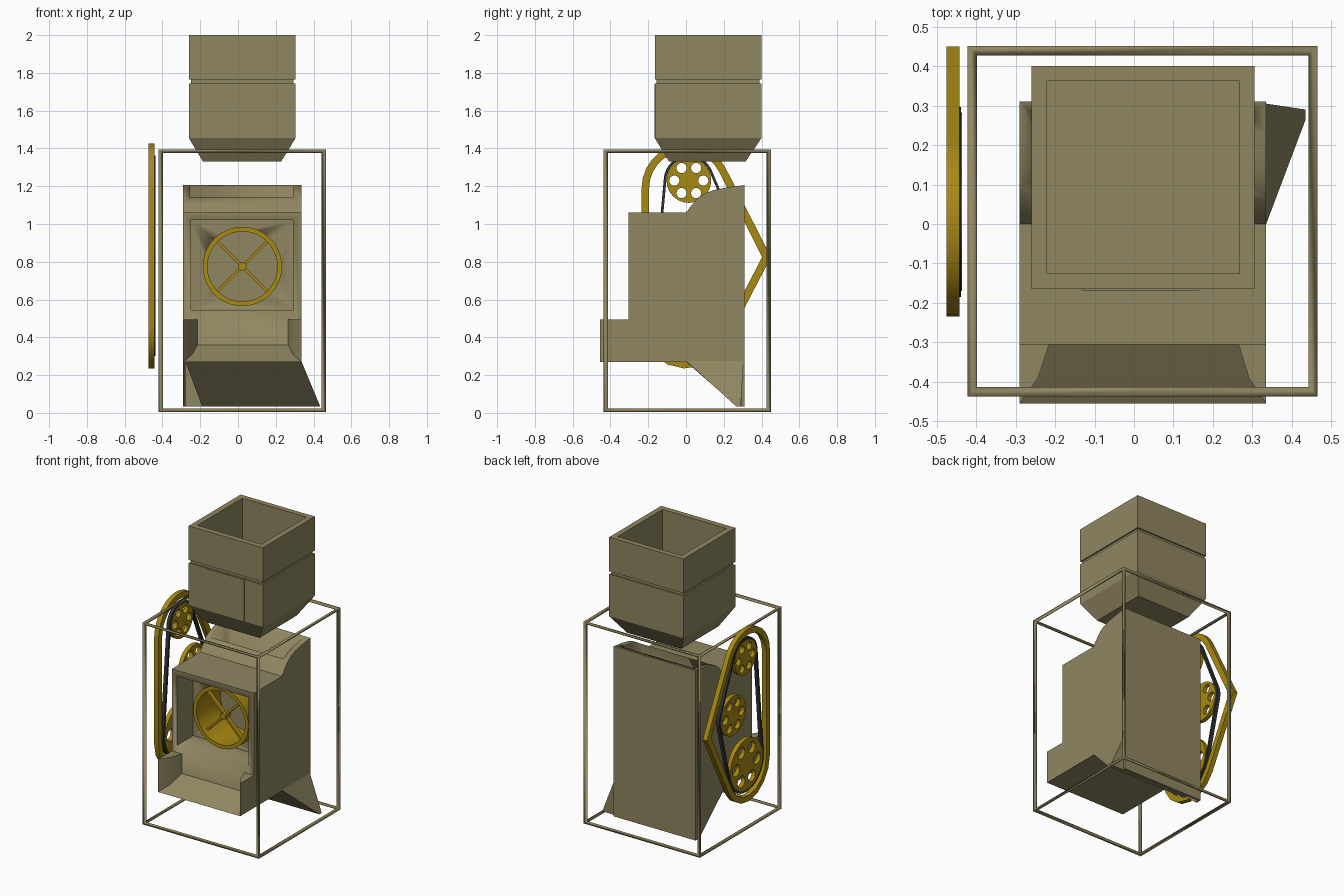
import bpy, bmesh, math
from mathutils import Matrix, Vector
from mathutils.geometry import convex_hull_2d

if "Cube" in bpy.data.objects:
    bpy.data.objects.remove(bpy.data.objects["Cube"])


def material(name, rgb):
    m = bpy.data.materials.new(name)
    m.diffuse_color = (*rgb, 1)
    m.use_nodes = True
    m.node_tree.nodes["Principled BSDF"].inputs["Base Color"].default_value = m.diffuse_color
    return m


TAN = material("khaki_paint", (0.28, 0.24, 0.12))
GOLD = material("mustard_paint", (0.39, 0.25, 0.006))
DARK = material("dark_rubber", (0.03, 0.032, 0.034))

# Rotations taking a flat outline plus extrusion to the wanted plane
AXES = {
    "x": Matrix(((0, 0, 1, 0), (1, 0, 0, 0), (0, 1, 0, 0), (0, 0, 0, 1))),   # outline (y, z)
    "y": Matrix(((1, 0, 0, 0), (0, 0, -1, 0), (0, 1, 0, 0), (0, 0, 0, 1))),  # outline (x, z)
    "z": Matrix.Identity(4),                                                # outline (x, y)
}


def finish(name, bm, mat):
    bmesh.ops.remove_doubles(bm, verts=bm.verts, dist=1e-5)
    bmesh.ops.recalc_face_normals(bm, faces=bm.faces)
    for f in bm.faces:
        f.smooth = True
    for e in bm.edges:
        e.smooth = len(e.link_faces) == 2 and e.calc_face_angle(0) < math.radians(25)
    me = bpy.data.meshes.new(name)
    bm.to_mesh(me)
    bm.free()
    me.materials.append(mat)
    ob = bpy.data.objects.new(name, me)
    bpy.context.collection.objects.link(ob)
    return ob


def plate(name, loops, lo, hi, axis, mat):
    """Fill outlines (later ones are holes) and extrude from lo to hi along axis."""
    cu = bpy.data.curves.new(name, "CURVE")
    cu.dimensions, cu.fill_mode, cu.extrude = "2D", "BOTH", (hi - lo) / 2
    for pts in loops:
        sp = cu.splines.new("POLY")
        sp.points.add(len(pts) - 1)
        for p, (u, v) in zip(sp.points, pts):
            p.co = (u, v, 0, 1)
        sp.use_cyclic_u = True
    tmp = bpy.data.objects.new(name, cu)
    bpy.context.collection.objects.link(tmp)
    me = bpy.data.meshes.new_from_object(tmp.evaluated_get(bpy.context.evaluated_depsgraph_get()))
    bm = bmesh.new()
    bm.from_mesh(me)
    bpy.data.objects.remove(tmp)
    bpy.data.curves.remove(cu)
    bpy.data.meshes.remove(me)
    shift = Vector([(lo + hi) / 2 if a == axis else 0 for a in "xyz"])
    bm.transform(Matrix.Translation(shift) @ AXES[axis])
    return finish(name, bm, mat)


def hull(name, pts, mat):
    bm = bmesh.new()
    vs = [bm.verts.new(p) for p in pts]
    bmesh.ops.convex_hull(bm, input=vs)
    bmesh.ops.dissolve_limit(bm, angle_limit=0.01, verts=bm.verts, edges=bm.edges)
    return finish(name, bm, mat)


def rect(a0, a1, b0, b1):
    return [(a0, b0), (a1, b0), (a1, b1), (a0, b1)]


def arc(cx, cy, r, a0=0, a1=360, n=32):
    full = a1 - a0 == 360
    return [(cx + r * math.cos(math.radians(a0 + (a1 - a0) * i / n)),
             cy + r * math.sin(math.radians(a0 + (a1 - a0) * i / n)))
            for i in range(n if full else n + 1)]


def box_pts(x0, x1, y0, y1, z):
    return [(x, y, z) for x, y in rect(x0, x1, y0, y1)]


# Outer frame of mitred bars
t = 0.03
bm = bmesh.new()
bmesh.ops.create_cube(bm, size=1)
bmesh.ops.scale(bm, vec=(0.9 - t, 0.9 - t, 1.4 / 0.78 - t), verts=bm.verts)
frame = finish("outer_frame", bm, TAN)
frame.location, frame.scale = (0.022, 0.007, 0.7), (1, 1, 0.78)
wire = frame.modifiers.new("bars", "WIREFRAME")
wire.thickness, wire.offset, wire.use_even_offset = t, 0, True

# Machine body with front recess, drum bore and feed opening
X0, X1, CX, CZ = -0.29, 0.335, 0.023, 0.775
body = plate("body", [[(-0.305, 0.27), (0.31, 0.27), (0.31, 1.206), (0.23, 1.196), (0.148, 1.18),
                       (0.105, 1.164), (0.07, 1.143), (0.03, 1.1), (0, 1.06), (-0.305, 1.06)]],
             X0, X1, "x", TAN)
cutters = [plate("recess_cutter", [rect(-0.25, 0.295, 0.545, 1.02)], -0.4, -0.13, "y", TAN),
           plate("bore_cutter", [arc(CX, CZ, 0.2)], -0.2, 0.04, "y", TAN),
           plate("feed_cutter", [rect(-0.255, 0.295, 0.07, 0.28)], 0.5, 1.3, "z", TAN)]
for c in cutters:
    mod = body.modifiers.new(c.name, "BOOLEAN")
    mod.operation, mod.solver, mod.object = "DIFFERENCE", "EXACT", c
cut_mesh = bpy.data.meshes.new_from_object(body.evaluated_get(bpy.context.evaluated_depsgraph_get()))
body.modifiers.clear()
body.data = cut_mesh
for c in cutters:
    bpy.data.objects.remove(c)

# Drum with hub and crossed spokes
plate("drum", [arc(CX, CZ, 0.21, n=40), arc(CX, CZ, 0.185, n=40)], -0.22, 0.04, "y", GOLD)
plate("drum_hub", [arc(CX, CZ, 0.022, n=16)], -0.2, -0.14, "y", GOLD)
for i in range(4):
    a = math.radians(45 + 90 * i)
    c, s = math.cos(a), math.sin(a)
    plate(f"drum_spoke_{i + 1}", [[(CX + c * u - s * v, CZ + s * u + c * v)
                                   for u, v in rect(0.015, 0.19, -0.007, 0.007)]],
          -0.185, -0.155, "y", GOLD)

# Front tray: sloping floor between flared cheeks
plate("tray_floor", [[(-0.455, 0.27), (-0.305, 0.27), (-0.305, 0.36)]], X0, X1, "x", TAN)
for name, xs in (("left", (X0, -0.215, -0.243)), ("right", (X1, 0.265, 0.291))):
    plate(f"tray_cheek_{name}", [[(xs[0], -0.455), (xs[0], -0.305), (xs[1], -0.305), (xs[2], -0.39)]],
          0.27, 0.495, "z", TAN)

# Skewed discharge chute under the body, with back and left panels
hull("discharge_chute", box_pts(-0.28, X1, 0, 0.305, 0.275) + box_pts(-0.19, 0.435, 0.265, 0.29, 0.035), TAN)
plate("back_panel", [rect(X0, X1, 0.035, 0.27)], 0.295, 0.31, "y", TAN)
plate("left_panel", [[(0, 0.27), (0.31, 0.27), (0.31, 0.035), (0.27, 0.035)]], X0, X0 + 0.012, "x", TAN)

# Feed hopper on top
hx = (-0.26, 0.305, -0.165, 0.4)


def hopper_ring(name, inset, z0, z1):
    outer = rect(hx[0] + inset, hx[1] - inset, hx[2] + inset, hx[3] - inset)
    plate(name, [outer, rect(-0.22, 0.267, -0.126, 0.363)], z0, z1, "z", TAN)


hopper_ring("hopper_upper", 0, 1.765, 2.0)
hopper_ring("hopper_seam", 0.01, 1.745, 1.765)
hopper_ring("hopper_lower", 0, 1.455, 1.745)
hull("hopper_taper", box_pts(*hx, 1.455) + box_pts(-0.185, 0.228, -0.09, 0.315, 1.33), TAN)
plate("hopper_front_panel", [rect(-0.13, 0.165, 1.455, 1.742)], -0.168, -0.165, "y", TAN)


# Belt guard: two arcs joined by tangents to a pointed side
def guard_outline(r, apex_y):
    apex = (apex_y, 0.825)

    def tangent(cz, sign):
        dy, dz = apex[0], apex[1] - cz
        return math.degrees(math.atan2(dz, dy) + sign * math.acos(r / math.hypot(dy, dz)))

    return ([apex] + arc(0, 1.19, r, tangent(1.19, 1), 180, 12)
            + arc(0, 0.47, r, 180, 360 + tangent(0.47, -1), 7))


plate("belt_guard", [guard_outline(0.235, 0.45), guard_outline(0.195, 0.403)], -0.475, -0.442, "x", GOLD)

# Pulleys with six round holes each
pulleys = {"top": (0.015, 1.23, 0.118), "middle": (0.147, 0.88, 0.135), "bottom": (0.005, 0.49, 0.175)}
for name, (y, z, r) in pulleys.items():
    holes = [arc(y + 0.65 * r * math.cos(math.pi * i / 3), z + 0.65 * r * math.sin(math.pi * i / 3),
                 0.23 * r, n=14) for i in range(6)]
    plate(f"{name}_pulley", [arc(y, z, r)] + holes, -0.465, -0.436, "x", GOLD)


# Drive belt wrapped around the three pulleys
def wrap(gap):
    pts = [p for y, z, r in pulleys.values() for p in arc(y, z, r + gap, n=40)]
    return [pts[i] for i in convex_hull_2d(pts)]


plate("drive_belt", [wrap(0.015), wrap(0.001)], -0.463, -0.438, "x", DARK)
